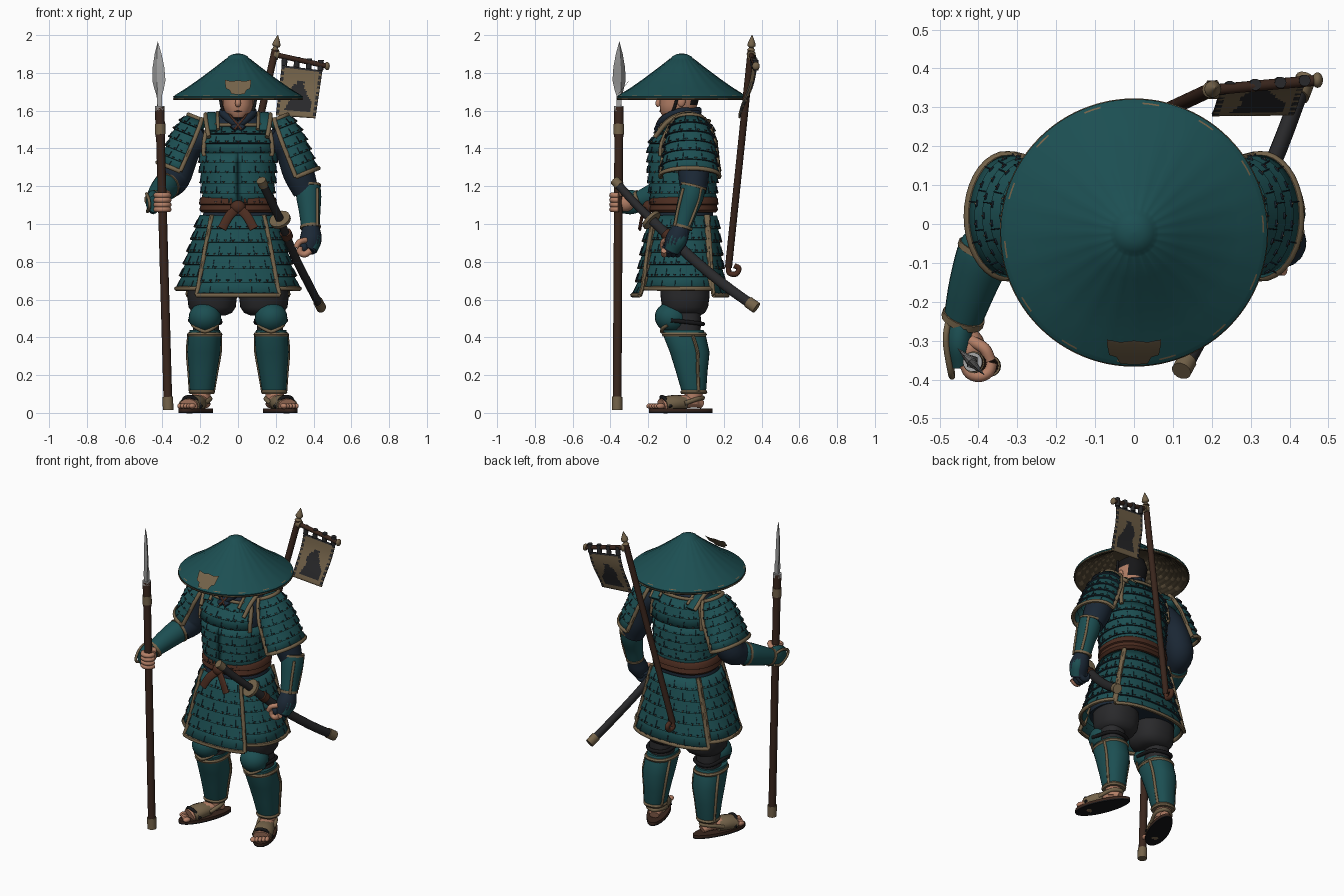
import bpy, bmesh, math
from mathutils import Vector as V, Matrix
from math import sin, cos, pi, radians

if "Cube" in bpy.data.objects:
    bpy.data.objects.remove(bpy.data.objects["Cube"])

MATS = {}
for n, c in dict(teal=(.0115, .077, .084), tan=(.175, .125, .068), navy=(.011, .021, .036), belt_brown=(.07, .025, .014),
                 wood=(.042, .019, .012), skin=(.46, .215, .135), steel=(.38, .38, .38), charcoal=(.022, .022, .024),
                 black=(.008, .008, .009), straw=(.075, .055, .03)).items():
    MATS[n] = bpy.data.materials.new(n)
    MATS[n].diffuse_color = (*c, 1)

def make(name, verts, faces, mats, idx=None, solid=0, angle=45):
    me = bpy.data.meshes.new(name)
    me.from_pydata([tuple(v) for v in verts], [], faces)
    for m in mats.split():
        me.materials.append(MATS[m])
    if idx:
        for p, i in zip(me.polygons, idx):
            p.material_index = i
    bm = bmesh.new(); bm.from_mesh(me)
    bmesh.ops.recalc_face_normals(bm, faces=bm.faces)
    bm.to_mesh(me); bm.free()
    for p in me.polygons:
        p.use_smooth = True
    me.set_sharp_from_angle(angle=radians(angle))
    ob = bpy.data.objects.new(name, me)
    bpy.context.collection.objects.link(ob)
    if solid:
        md = ob.modifiers.new("thickness", 'SOLIDIFY'); md.thickness = solid; md.offset = 0
    return ob

def loft(name, rings, mats, rule=None, cap=True, **k):
    n = len(rings[0]); vs = [p for r in rings for p in r]; fs = []; idx = []
    for i in range(len(rings) - 1):
        for j in range(n):
            a, b = i * n + j, i * n + (j + 1) % n
            fs.append((a, b, b + n, a + n)); idx.append(rule(i, j) if rule else 0)
    if cap:
        fs += [tuple(range(n)), tuple(range(len(vs) - n, len(vs)))]; idx += [idx[0], idx[-1]]
    return make(name, vs, fs, mats, idx, **k)

def curve(pts, k=5):
    # Catmull-Rom smoothing of a short list of tuples
    if len(pts) < 3: return [V(p) for p in pts]
    P = [V(p) for p in pts]; P = [2 * P[0] - P[1]] + P + [2 * P[-1] - P[-2]]; out = []
    for i in range(1, len(P) - 2):
        a, b, c, d = P[i - 1:i + 3]
        for s in range(k):
            t = s / k
            out.append(.5 * (2 * b + (c - a) * t + (2 * a - 5 * b + 4 * c - d) * t * t + (3 * b - a - 3 * c + d) * t ** 3))
    return out + [P[-2]]

def tube(name, pts, mat, r=.01, flat=1, seg=14, k=5, ref=(0, 1, .01)):
    # points are (x, y, z) with radius r, or (x, y, z, radius); flat squeezes along ref
    q = curve([tuple(p) + ((r,) if len(p) == 3 else ()) for p in pts], k); rings = []
    for i, p in enumerate(q):
        t = (q[min(i + 1, len(q) - 1)] - q[max(i - 1, 0)]).xyz.normalized()
        a = t.cross(V(ref)).normalized(); b = t.cross(a)
        rings.append([p.xyz + p[3] * (a * cos(2 * pi * j / seg) + b * flat * sin(2 * pi * j / seg)) for j in range(seg)])
    return loft(name, rings, mat)

def ball(name, c, r, mat, rot=0, tilt=0):
    M = Matrix.Translation(c) @ Matrix.Rotation(rot, 4, 'Z') @ Matrix.Rotation(tilt, 4, 'X') @ Matrix.Diagonal((*r, 1))
    return loft(name, [[M @ V((sin(t) * cos(a), sin(t) * sin(a), cos(t))) for a in [2 * pi * j / 20 for j in range(20)]]
                       for t in [.03 + (pi - .06) * i / 12 for i in range(13)]], mat)

def se(a, rx, ry, p=.85):
    f = lambda x: math.copysign(abs(x) ** p, x)
    return rx * f(sin(a)), -ry * f(cos(a))

def prof(tab, z):
    # interpolate rows of (z, rx, ry, cy)
    for a, b in zip(tab, tab[1:]):
        if z <= b[0] or b is tab[-1]:
            t = (z - a[0]) / (b[0] - a[0])
            return [p + (q - p) * t for p, q in zip(a[1:], b[1:])]

def on(tab, a, z, grow=0):
    rx, ry, cy = prof(tab, z); x, y = se(a, rx + grow, ry + grow)
    return V((x, y + cy, z))

def stack(name, tab, mats, cx=0, grow=0, seg=32, rule=None):
    return loft(name, [[on(tab, 2 * pi * j / seg, r[0], grow) + V((cx, 0, 0)) for j in range(seg)] for r in tab], mats, rule)

def lamellar(name, f, rows, axis, scales, cols=24, trim=True):
    # overlapping rows of laced scales on the surface f(u, v), with a cord border
    def pt(u, v, off):
        e = .002; p = f(u, v)
        n = (f(u + e, v) - f(u - e, v)).cross(f(u, v + e) - f(u, v - e)).normalized()
        if n.xy.dot(p.xy - V(axis)) < 0: n = -n
        return p + n * off
    lev = [l for r in range(rows) for l in ((r / rows, .001), ((r + 1) / rows, .012))]
    vs = [pt(j / cols, v, o) for v, o in lev for j in range(cols + 1)]; fs = []; idx = []
    for i in range(len(lev) - 1):
        for j in range(cols):
            a = i * (cols + 1) + j
            fs.append((a, a + 1, a + cols + 2, a + cols + 1)); idx.append(i % 2)
    for r in range(rows):
        for k in range(scales):
            u = (k + .3 + .4 * (r % 2)) / scales; w = .5 / scales
            for u0, u1, t0, t1, m in ((u - w * .05, u + w * .05, .35, .97, 1), (u + w * .3, u + w * 1.0, .84, .88, 1),
                                      (u + w * .55, u + w * .72, .88, 1.0, 3 if (k + r) % 3 == 0 else 2)):
                if u1 > .99 or (m == 1 and t0 < .5 and (k + r) % 2): continue
                b = len(vs)
                vs += [pt(x, (r + t) / rows, .004 + .011 * t) for x, t in ((u0, t0), (u1, t0), (u1, t1), (u0, t1))]
                fs.append((b, b + 1, b + 2, b + 3)); idx.append(m)
    make(name, vs, fs, "teal navy belt_brown tan", idx, solid=.005, angle=30)
    if trim:
        N = [i / 10 for i in range(11)]
        for side, path, ref in (("left", [(0, i) for i in N], (.3, 1, .1)), ("right", [(1, i) for i in N], (.3, 1, .1)),
                                ("lower", [(i, 1) for i in N], (0, .1, 1))):
            tube(name + "_" + side + "_trim", [pt(u, v, .01) for u, v in path], "tan", r=.012, seg=8, k=2, ref=ref)

UP, SIDE = (0, .1, 1), (1, 0, .02)
# torso, belt and cuirass
T = [(1.0, .19, .16, -.01), (1.15, .183, .17, -.015), (1.3, .195, .178, -.018), (1.42, .2, .172, -.018), (1.51, .18, .135, 0),
     (1.565, .12, .09, .01), (1.6, .075, .07, .01)]
stack("shirt", T, "navy", grow=-.008)
lamellar("cuirass", lambda u, v: on(T, 2 * pi * u, 1.38 - .27 * v), 5, (0, 0), 26, 64, False)
lamellar("breast_plate", lambda u, v: on(T, -.95 + 1.9 * u, 1.525 - .15 * v, .003), 3, (0, 0), 8, trim=False)
lamellar("back_plate", lambda u, v: on(T, pi - 1 + 2 * u, 1.545 - .17 * v, .003), 3, (0, 0), 9, trim=False)
B = [(1.06, .192, .168, -.012), (1.075, .205, .182, -.012), (1.1, .198, .175, -.012), (1.105, .207, .184, -.012),
     (1.135, .202, .18, -.012), (1.145, .19, .17, -.012)]
stack("waist_sash", B, "belt_brown", seg=48)
ball("sash_knot", (0, -.2, 1.09), (.04, .03, .035), "belt_brown")
for s in (1, -1):
    tube("sash_end", [(0, -.2, 1.085), (s * .045, -.23, 1.045), (s * .085, -.245, .975)], "belt_brown", r=.024, flat=.35)
    tube("shoulder_strap", [(s * .13, -.135, 1.49), (s * .14, -.07, 1.555), (s * .14, .03, 1.58), (s * .13, .14, 1.5)], "teal", r=.034, flat=.35, ref=(0, .2, 1))
    tube("strap_trim", [(s * .155, -.165, 1.46), (s * .17, -.085, 1.55), (s * .17, .03, 1.578), (s * .16, .14, 1.5)], "tan", r=.012, ref=SIDE)
    tube("strap_inner_trim", [(s * .105, -.145, 1.5), (s * .108, -.075, 1.565), (s * .108, .03, 1.588), (s * .1, .13, 1.52)], "tan", r=.009, ref=SIDE)
    for nm, b in (("breast", 0), ("back", pi)):
        tube(nm + "_edge_trim", [on(T, b + s * .97, 1.52 - .04 * i, .014) for i in range(5)], "tan", r=.012, k=2, ref=(.3, 1, .1))
    tube("collar", [(-s * .03, -.15, 1.5), (s * .045, -.115, 1.555), (s * .08, -.03, 1.595), (0, .07, 1.6)], "navy", r=.02, ref=UP)
    tube("collar_edge", [(-s * .02, -.165, 1.5), (s * .035, -.13, 1.565), (s * .065, -.04, 1.607)], "belt_brown", r=.006, ref=UP)
for nm, b, z in (("front", 0, 1.525), ("nape", pi, 1.545)):
    tube(nm + "_neckline_trim", [on(T, b - .95 + .19 * i, z, .01) for i in range(11)], "tan", r=.01, k=2, ref=UP)

# armoured skirt in four panels over a cloth lining
S = [(.6, .335, .238, -.03), (.66, .315, .22, -.025), (.85, .26, .195, -.02), (1.06, .195, .165, -.012)]
stack("skirt_lining", [(.66, .29, .195, -.02)] + S[2:], "navy", grow=-.012)
for nm, a0, a1, low, g, sc in (("front", -.62, .62, .62, .014, 9), ("back", pi - .85, pi + .85, .62, .006, 11),
                               ("left_side", .62, 2.25, .655, 0, 11), ("right_side", -2.25, -.62, .655, 0, 11)):
    lamellar(nm + "_skirt", lambda u, v: on(S, a0 + (a1 - a0) * u, 1.045 + (low - 1.045) * v, g), 6, (0, 0), sc)

# shoulder guards
for s in (1, -1):
    def sode(u, v):
        a = -1.75 + 3.5 * u; g = .62 + .38 * min(1, max(0, v * 2.5)) ** .6
        c = V((.205, .02, 1.555)).lerp(V((.325, .02, 1.255 if s > 0 else 1.285)), v)
        p = c + V((.092, 0, .037)) * g * cos(a) + V((0, .147 * (.78 + .22 * v) * g * sin(a), 0))
        return V((p.x * s, p.y, p.z))
    lamellar("shoulder_guard", sode, 6, (s * .2, .02), 10)
    tube("shoulder_top_trim", [sode(i / 8, 0) for i in range(9)], "tan", r=.012, ref=UP, k=2)
    ball("shoulder_cap", (s * .235, .02, 1.53), (.066, .095, .042), "teal")

# arms: bent one holding the spear, lowered one by the sword
tube("right_sleeve", [(-.17, .02, 1.47, .07), (-.27, .03, 1.4, .078), (-.335, .02, 1.25, .085), (-.37, -.06, 1.195, .066)], "navy", seg=20, ref=SIDE)
tube("right_bracer", [(-.37, -.04, 1.205, .06), (-.385, -.075, 1.195, .07), (-.415, -.16, 1.16, .062), (-.44, -.245, 1.125, .05)], "teal", seg=20, ref=UP)
tube("right_bracer_trim", [(-.437, -.235, 1.13), (-.442, -.25, 1.122)], "tan", r=.056, ref=UP)
tube("right_bracer_cuff", [(-.379, -.062, 1.199), (-.384, -.076, 1.195)], "tan", r=.074, ref=UP)
tube("right_hand_guard", [(-.44, -.23, 1.12, .052), (-.45, -.3, 1.115, .064), (-.448, -.365, 1.105, .045)], "teal", flat=.6, ref=SIDE)
tube("right_hand_trim", [(-.476, -.24, 1.15), (-.484, -.3, 1.16), (-.472, -.378, 1.13), (-.468, -.385, 1.09), (-.48, -.3, 1.065), (-.476, -.24, 1.08)], "tan", r=.008, ref=SIDE)
ball("right_palm", (-.42, -.32, 1.115), (.038, .05, .05), "skin")
for i in range(4):
    tube("right_finger", [(-.4 + .034 * cos(t), -.36 + .032 * sin(t), 1.077 + .025 * i) for t in [3.2 + h * .8 for h in range(5)]], "skin", r=.015, seg=10, k=3, ref=UP)
tube("right_thumb", [(-.42, -.3, 1.15), (-.385, -.32, 1.165), (-.37, -.35, 1.16)], "skin", r=.015, ref=UP)
tube("left_sleeve", [(.17, .02, 1.47, .07), (.265, .035, 1.4, .075), (.32, .04, 1.27, .082), (.36, .04, 1.17, .068)], "navy", seg=20)
tube("left_bracer", [(.37, .04, 1.2, .066), (.375, .025, 1.14, .066), (.38, 0, 1.06, .056), (.384, -.02, .985, .05)], "teal", seg=20, ref=SIDE)
tube("left_bracer_top_trim", [(.369, .042, 1.205), (.37, .039, 1.193)], "tan", r=.071)
tube("left_bracer_low_trim", [(.383, -.016, .992), (.384, -.02, .978)], "tan", r=.055)
for y in (-.05, .045):
    tube("left_bracer_seam", [(.42, .035 + y, 1.19), (.42, .01 + y, 1.09), (.42, -.02 + y * .8, .99)], "tan", r=.008)
tube("left_hand_guard", [(.385, -.02, .985, .045), (.385, -.05, .92, .058), (.365, -.075, .86, .045)], "navy", seg=18)
tube("left_hand_plate", [(.4, -.02, .975, .035), (.408, -.048, .92, .05), (.392, -.075, .86, .038)], "teal", flat=.7, ref=SIDE)
ball("left_palm", (.348, -.075, .875), (.034, .05, .035), "navy")
for i in range(4):
    y = -.116 + .024 * i
    tube("left_finger", [(.385, y, .86), (.355, y, .84), (.33, y, .85), (.325, y, .88)], "navy" if i else "skin", r=.017, seg=10)
tube("left_thumb", [(.36, -.1, .915), (.325, -.12, .905), (.307, -.122, .875)], "skin", r=.015)

# legs and sandals
G = [(.1, .058, .06, .042), (.13, .066, .068, .04), (.22, .075, .084, .03), (.32, .088, .105, .02), (.4, .088, .112, -.005), (.44, .08, .108, -.015)]
for s in (1, -1):
    stack("trouser_leg", [(.515, .07, .075, 0), (.53, .105, .105, -.005), (.56, .125, .122, -.005), (.62, .132, .13, -.005), (.8, .12, .13, -.01)], "charcoal", cx=s * .137)
    stack("knee_wrap", [(.41, .07, .075, .0), (.48, .068, .07, .01), (.55, .07, .075, 0)], "charcoal", cx=s * .17)
    ball("knee_guard", (s * .175, -.078, .505), (.086, .088, .08), "teal", tilt=-.2)
    tube("knee_strap", [(s * .255, -.08, .49), (s * .235, .06, .475), (s * .175, .09, .47), (s * .1, .05, .475), (s * .095, -.08, .49)], "black", r=.011, ref=UP)
    def off(z): return V((s * (.197 - .05 * z), 0, 0))
    loft("shin_guard", [[on(G, 2 * pi * j / 28, r[0]) + off(r[0]) for j in range(28)] for r in G], "teal")
    for z in (.11, .415):
        rx, ry, cy = prof(G, z)
        stack("shin_trim", [(z - .011, rx + .003, ry + .003, cy), (z, rx + .009, ry + .009, cy), (z + .011, rx + .003, ry + .003, cy)], "tan", cx=off(z).x)
    for a in (1.9, -1.9):
        tube("shin_side_trim", [on(G, a, z, .002) + off(z) for z in (.11, .22, .32, .41)], "tan", r=.009, seg=8)
    tube("shin_brow_trim", [on(G, -.9 + .3 * i, .43 + .012 * abs(i - 3), .008) + V((s * .175, 0, 0)) for i in range(7)], "tan", r=.009, k=2, ref=UP)
    R = Matrix.Rotation(s * .4, 3, 'Z'); C = V((s * .22, -.028, 0))
    def foot(x, y, z): return R @ V((s * x, y, z)) + C
    for nm, z0, z1, m in (("sole_base", .0, .008, "black"), ("sandal_sole", .008, .022, "wood")):
        loft(nm, [[foot(.064 * sin(t) * (1 + .1 * cos(t)), -.18 * cos(t), z) for t in [2 * pi * j / 32 for j in range(32)]] for z in (z0, z1)], m)
    tube("foot", [(*foot(0, .12, .045), .03), (*foot(0, .07, .06), .043), (*foot(0, -.03, .055), .05), (*foot(0, -.11, .036), .052)], "skin", flat=.75, ref=UP)
    tube("ankle", [(*foot(0, .065, .05), .045), (s * .193, .045, .13, .052)], "skin")
    for i in range(5):
        ball("toe", foot(-.042 + .02 * i, -.155 + .006 * i, .036), (.013 if i else .018, .024, .015), "skin", rot=s * .4)
    tube("instep_wrap", [(*foot(0, .02, .052), .053), (*foot(0, -.04, .05), .06), (*foot(0, -.1, .04), .06)], "tan", flat=.75, ref=UP)
    tube("toe_thong", [foot(-.058, -.07, .03), foot(-.03, -.1, .078), foot(.02, -.105, .08), foot(.058, -.08, .03)], "black", r=.01)
    tube("heel_strap", [foot(-.05, 0, .05), foot(-.045, .08, .075), foot(0, .125, .08), foot(.045, .08, .075), foot(.05, 0, .05)], "tan", r=.012, ref=UP)

# head
H = [(1.5, .06, .06, .01), (1.56, .058, .065, .0), (1.565, .045, .07, -.05), (1.59, .07, .09, -.045), (1.63, .08, .1, -.04), (1.7, .084, .108, -.03), (1.76, .07, .09, -.03)]
stack("head", H, "skin black", rule=lambda i, j: int(i >= 4 and 11 <= j <= 21 or i == 5))
tube("nose", [(0, -.135, 1.67, .01), (0, -.148, 1.64, .015), (0, -.14, 1.625, .012)], "skin")
tube("mouth", [(-.026, -.128, 1.594), (0, -.138, 1.597), (.026, -.128, 1.594)], "belt_brown", r=.003, ref=UP)
for s in (1, -1):
    ball("ear", (s * .084, -.025, 1.65), (.012, .022, .03), "skin")
    tube("chin_cord", [(s * .1, -.03, 1.74), (s * .086, -.06, 1.62), (s * .05, -.09, 1.56), (0, -.105, 1.55)], "black", r=.008)

# wide conical hat with a woven lining
prf = [(.0005, 1.903), (.025, 1.9), (.05, 1.888), (.058, 1.876), (.064, 1.873), (.12, 1.829), (.2, 1.769), (.27, 1.72), (.331, 1.684), (.335, 1.681), (.343, 1.674), (.34, 1.662)]
def ring(r, z, k=0): return [V((r * sin(2 * pi * j / 96), -.022 - r * cos(2 * pi * j / 96), z + (k if j % 4 == 0 else 0))) for j in range(96)]
loft("hat", [ring(r, z, .002 if .06 < r < .33 else 0) for r, z in prf] + [ring(.3, 1.68), ring(.1, 1.82)], "teal straw tan",
     lambda i, j: 2 if i == 8 and j % 7 in (3, 4) else int(i > 10), angle=40)
loft("hat_rim", [ring(.335, 1.658), ring(.342, 1.657), ring(.345, 1.663), ring(.34, 1.668)], "tan straw", lambda i, j: int(j % 9 < 6), cap=False)
for i in range(9):
    r = .12 + .024 * i
    loft("hat_weave", [ring(r + d, 1.822 - (r + d - .1) * .7 - e) for d, e in ((-.012, 0), (0, .006), (.012, 0))], "straw tan",
         lambda k, j: int((j // 2 + i) % 3 == 0), cap=False)
em = [(-.07, 1), (-.035, .88), (0, .95), (.035, .88), (.07, 1), (.064, .45), (.045, .35), (.035, .05), (0, 0), (-.035, .05), (-.045, .35), (-.064, .45)]
loft("hat_badge", [[V((x, -.362 + .056 * t + d, 1.685 + .07 * t + d)) for x, t in em] for d in (0, .009)], "tan")

# spear
def sp(z): t = (z - .02) / 1.6; return (-.37 - .045 * t, -.365 + .01 * t, z)
for nm, z0, z1, r, m in (("spear_shaft", .02, 1.5, .023, "wood"), ("spear_butt", .015, .085, .028, "tan"), ("spear_neck", 1.46, 1.62, .025, "wood"),
                         ("spear_lower_band", 1.475, 1.53, .028, "tan"), ("spear_upper_band", 1.6, 1.625, .025, "steel")):
    tube(nm, [sp(z0), sp(z1)], m, r=r, seg=16)
loft("spear_blade", [[V(sp(z)) + V((.7, -.7, 0)) * w * a + V((.7, .7, 0)) * d * b for a, b in ((1, 0), (0, 1), (-1, 0), (0, -1))]
     for z, w, d in ((1.61, .017, .017), (1.68, .02, .018), (1.71, .034, .014), (1.76, .05, .013), (1.83, .044, .012), (1.9, .026, .009), (1.965, .001, .001))], "steel", angle=20)

# sheathed sword
tube("sword_grip", [(.13, -.365, 1.215), (.178, -.275, 1.115), (.222, -.185, 1.025)], "charcoal", r=.022)
tube("sword_pommel", [(.122, -.378, 1.232), (.136, -.352, 1.202)], "tan", r=.026)
tube("sword_guard", [(.22, -.189, 1.028), (.226, -.177, 1.016)], "tan", r=.057, seg=24)
tube("scabbard", [(.222, -.185, 1.025, .025), (.3, .02, .83, .027), (.375, .2, .68, .027), (.435, .36, .565, .026)], "charcoal", flat=.8, ref=SIDE)
tube("scabbard_tip", [(.424, .328, .588), (.441, .373, .556)], "tan", r=.031, flat=.85, ref=SIDE)
tube("scabbard_cord", [(.252, -.11, .955), (.262, -.085, .93)], "belt_brown", r=.031)

# banner on the back
top, low = V((.197, .345, 1.92)), V((-.06, .225, .77))
tube("banner_pole", [low, top], "wood", r=.019)
tube("pole_curl", [low, low + V((-.005, .005, -.03)), low + V((0, .04, -.035)), low + V((0, .055, -.005)), low + V((0, .03, .01))], "belt_brown", r=.014, ref=SIDE)
tube("pole_finial", [(*top, .022), (*(top + V((.002, .001, .015))), .012), (*(top + V((.006, .002, .03))), .022), (*(top + V((.014, .005, .08))), .002)], "tan")
tube("banner_crossbar", [(.18, .343, 1.9), (.475, .37, 1.835)], "wood", r=.014, ref=UP)
ball("crossbar_cap", (.472, .37, 1.836), (.014, .02, .022), "tan")
tube("crossbar_joint", [(.19, .345, 1.898), (.215, .346, 1.892)], "tan", r=.024, ref=UP)
N = 26; A, Bq, Cq, D = V((.232, .352, 1.84)), V((.447, .37, 1.812)), V((.41, .29, 1.56)), V((.2, .288, 1.575))
vs = [A.lerp(Bq, i / N).lerp(D.lerp(Cq, i / N), j / N) + V((0, .008 * sin(j / N * 5), 0)) for j in range(N + 1) for i in range(N + 1)]
fs, idx = [], []
for j in range(N):
    for i in range(N):
        a = j * (N + 1) + i; u, v = (i + .5) / N, (j + .5) / N
        fs.append((a, a + 1, a + N + 2, a + N + 1))
        mark = abs(u - .52 - .05 * sin(v * 11)) < .08 + .36 * max(0, v - .33) ** .6 and .26 < v < .88
        idx.append(int(mark or (min(u, 1 - u) < .06 and v * 9 % 1 < .6) or v < .05))
make("banner_cloth", vs, fs, "tan charcoal", idx, solid=.007)
for t in (.06, .36, .66, .95):
    p = A.lerp(Bq, t)
    tube("banner_loop", [p, p + V((.003, .0, .055))], "charcoal", r=.015)

for m in bpy.data.materials:
    if m.users and not m.is_grease_pencil:
        m.use_nodes = True
        m.node_tree.nodes["Principled BSDF"].inputs["Base Color"].default_value = m.diffuse_color
